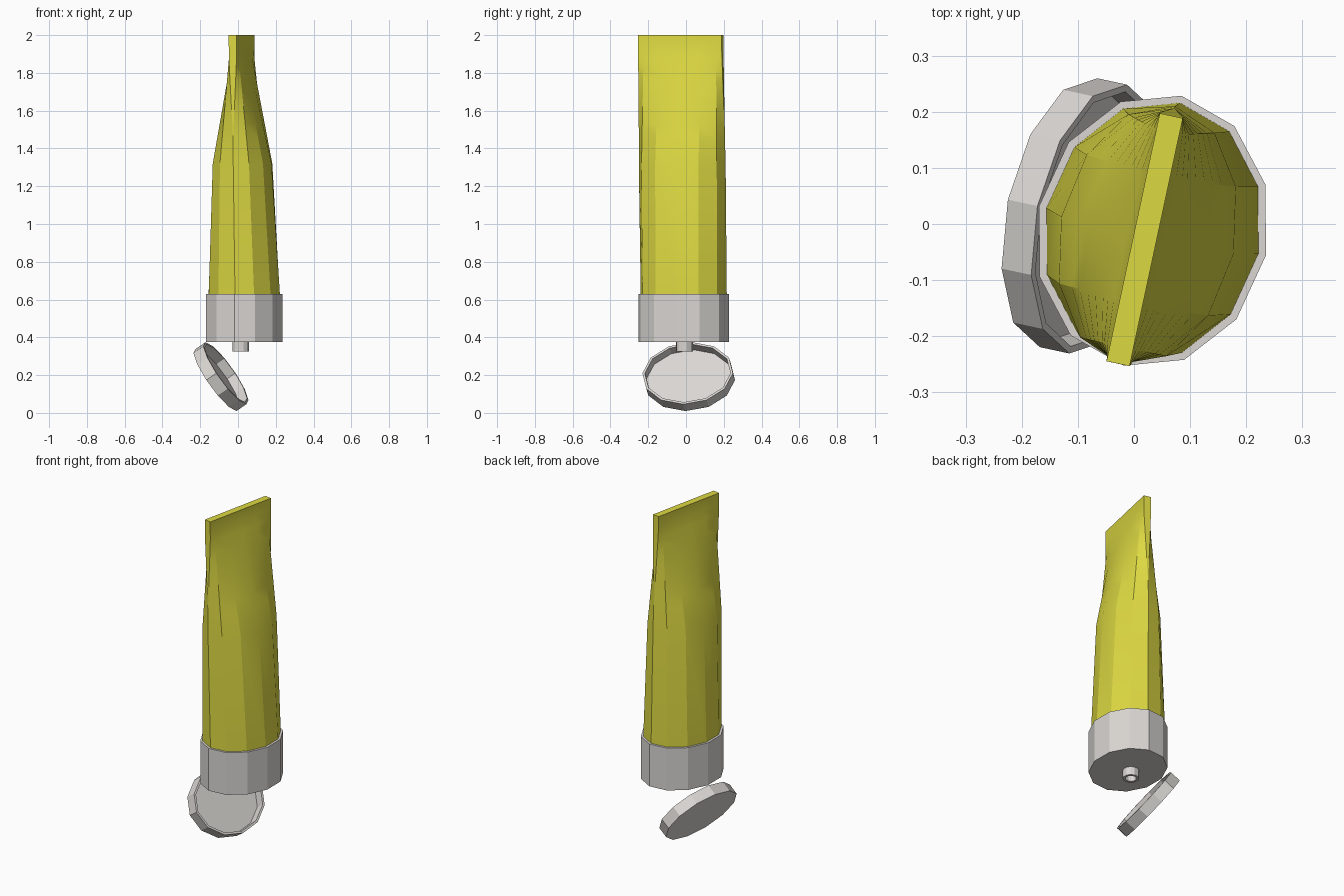
import bpy, bmesh, math
from mathutils import Vector

if "Cube" in bpy.data.objects:
    bpy.data.objects.remove(bpy.data.objects["Cube"])

# Shared frame: U runs along the flat seal, V across it
U = Vector((0.21, 0.978, 0)).normalized()
V = Vector((U.y, -U.x, 0))
Z = Vector((0, 0, 1))
CENTRE = Vector((0.033, -0.012, 0))
N = 12


def material(name, rgb):
    m = bpy.data.materials.new(name)
    m.diffuse_color = (*rgb, 1)
    m.use_nodes = True
    m.node_tree.nodes["Principled BSDF"].inputs["Base Color"].default_value = m.diffuse_color
    return m


YELLOW = material("tube yellow", (0.72, 0.69, 0.055))
GREY = material("cap light grey", (0.70, 0.675, 0.65))


def loft(name, rings, mat, smooth=None):
    """Skin a list of equal-length rings and close both ends."""
    bm = bmesh.new()
    rows = [[bm.verts.new(p) for p in ring] for ring in rings]
    n = len(rows[0])
    for a, b in zip(rows, rows[1:]):
        for i in range(n):
            j = (i + 1) % n
            bm.faces.new((a[i], a[j], b[j], b[i]))
    bm.faces.new(rows[0][::-1])
    bm.faces.new(rows[-1])
    bmesh.ops.remove_doubles(bm, verts=bm.verts, dist=1e-5)
    bmesh.ops.recalc_face_normals(bm, faces=bm.faces)
    me = bpy.data.meshes.new(name)
    bm.to_mesh(me)
    bm.free()
    me.materials.append(mat)
    ob = bpy.data.objects.new(name, me)
    bpy.context.collection.objects.link(ob)
    if smooth:
        bpy.context.view_layer.objects.active = ob
        ob.select_set(True)
        bpy.ops.object.shade_smooth_by_angle(angle=math.radians(smooth))
        ob.select_set(False)
    return ob


def ellipse(c, u, v, ru, rv):
    return [c + u * (ru * math.cos(2 * math.pi * i / N))
            + v * (rv * math.sin(2 * math.pi * i / N)) for i in range(N)]


def lerp(a, b, t):
    return a + (b - a) * max(0, min(1, t))


# Tube: twelve-sided oval pinched to a flat bar, end corners split into a strip
SEAL = 0.021


def tube_ring(z):
    t = (z - 1.32) / (1.94 - 1.32)
    low = (z - 0.63) / (1.32 - 0.63)
    ru = lerp(lerp(0.233, 0.235, low), 0.226, t)
    rv = lerp(0.193, 0.157, low)
    c = lerp(lerp(CENTRE, Vector((0.024, -0.02, 0)), low),
             Vector((0.019, -0.028, 0)), t) + Z * z
    w = lerp(0, SEAL, (z - 1.45) / 0.43)
    pts = []
    for i in range(N):
        a = 2 * math.pi * i / N
        if i % (N // 2) == 0:
            s = 1 if i == 0 else -1
            pts += [c + U * ru * s - V * w * s, c + U * ru * s + V * w * s]
        else:
            v = lerp(rv * math.sin(a), math.copysign(SEAL, math.sin(a)), t)
            pts.append(c + U * ru * math.cos(a) + V * v)
    return pts


heights = [0.6, 0.63, 1.32, 1.45, 1.53, 1.61, 1.69, 1.77, 1.82, 1.88, 1.94, 2.0]
loft("tube_body", [tube_ring(z) for z in heights], YELLOW, 18)

# Cap collar around the tube mouth
loft("cap_collar", [ellipse(CENTRE + Z * z, U, V, 0.246, 0.207)
                    for z in (0.375, 0.63)], GREY)

# Hollow nozzle under the collar
nc = CENTRE - V * 0.018
loft("nozzle", [ellipse(nc + Z * z, U, V, r, r) for r, z in
                ((0.045, 0.38), (0.045, 0.325), (0.03, 0.325), (0.03, 0.37))], GREY)

# Open flip lid: shallow oval cup hinged at the collar edge
th = math.radians(56)
axis = V * math.sin(th) + Z * math.cos(th)      # direction the cup opens
across = V * math.cos(th) - Z * math.sin(th)
lc = CENTRE - V * 0.126 + Z * 0.192
loft("flip_lid", [ellipse(lc + axis * h, U, across, 0.245 - inset, 0.198 - inset)
                  for inset, h in ((0, -0.0325), (0, 0.0325),
                                   (0.013, 0.0325), (0.013, -0.02))], GREY)
